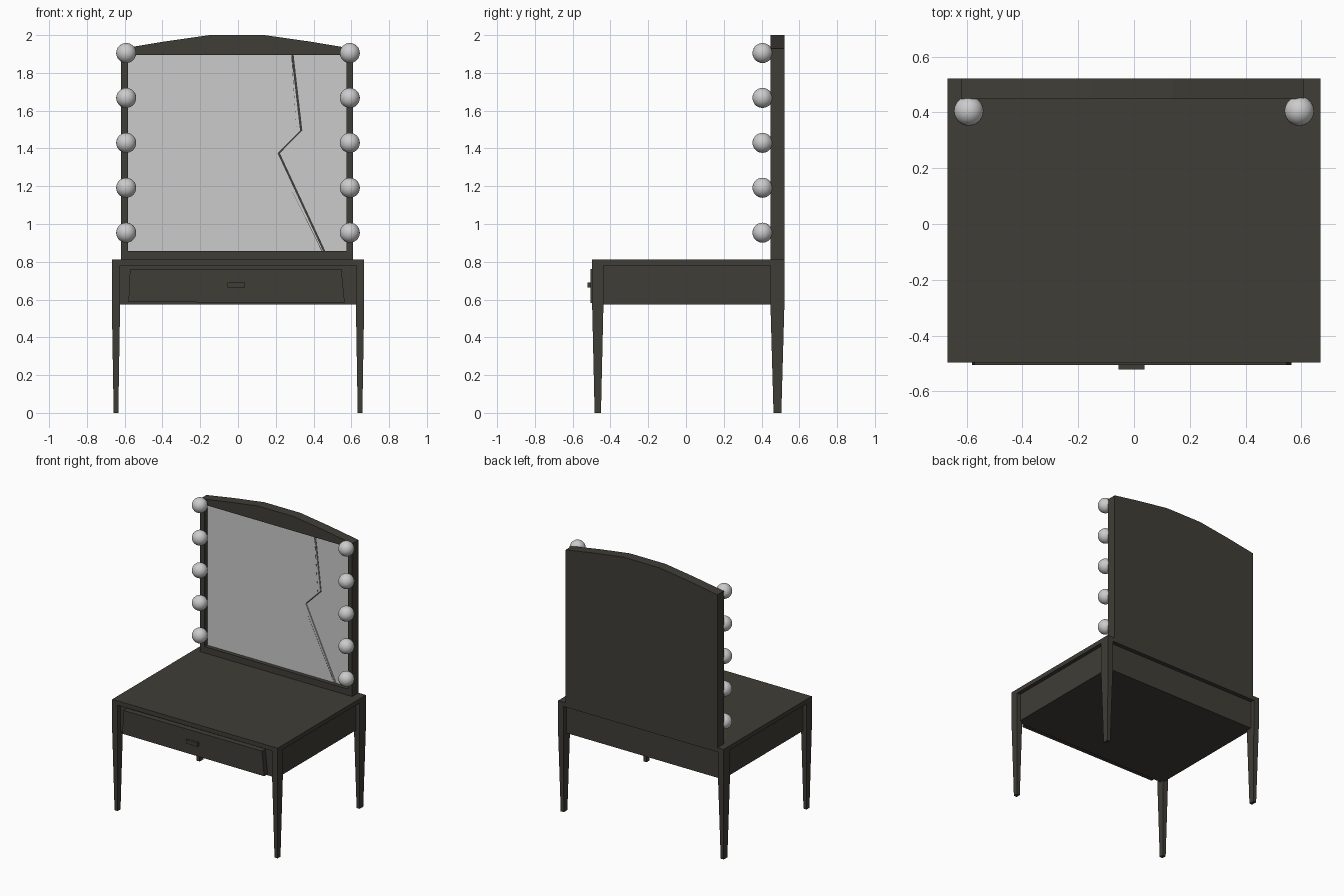
import bpy, bmesh

if "Cube" in bpy.data.objects:
    bpy.data.objects.remove(bpy.data.objects["Cube"])

wood = bpy.data.materials.new("dark_wood")
wood.diffuse_color = (0.05, 0.047, 0.038, 1)
wood.use_nodes = True
wood.node_tree.nodes["Principled BSDF"].inputs["Base Color"].default_value = wood.diffuse_color


def finish(name, bm, mat=None):
    bmesh.ops.recalc_face_normals(bm, faces=bm.faces)
    me = bpy.data.meshes.new(name)
    bm.to_mesh(me)
    bm.free()
    ob = bpy.data.objects.new(name, me)
    bpy.context.collection.objects.link(ob)
    if mat:
        me.materials.append(mat)
    return ob


def prism(name, pts, y0, y1, mat=wood):
    """Extrude an (x, z) outline from y0 to y1."""
    bm = bmesh.new()
    face = bm.faces.new([bm.verts.new((x, y0, z)) for x, z in pts])
    ext = bmesh.ops.extrude_face_region(bm, geom=[face])
    verts = [v for v in ext["geom"] if isinstance(v, bmesh.types.BMVert)]
    bmesh.ops.translate(bm, verts=verts, vec=(0, y1 - y0, 0))
    return finish(name, bm, mat)


def box(name, x0, x1, y0, y1, z0, z1):
    return prism(name, [(x0, z0), (x1, z0), (x1, z1), (x0, z1)], y0, y1)


def leg(name, cx, cy, hx, hy):
    """Square upper block that tapers to a narrow foot."""
    bm = bmesh.new()
    rings = []
    for z, s in ((0, 0.56), (0.575, 1), (0.78, 1)):
        rings.append([bm.verts.new((cx + a * hx * s, cy + b * hy * s, z))
                      for a, b in ((-1, -1), (1, -1), (1, 1), (-1, 1))])
    for lo, hi in zip(rings, rings[1:]):
        for i in range(4):
            j = (i + 1) % 4
            bm.faces.new((lo[i], lo[j], hi[j], hi[i]))
    bm.faces.new(rings[0])
    bm.faces.new(rings[-1])
    return finish(name, bm, wood)


# Table
box("table_top", -0.668, 0.668, -0.497, 0.521, 0.78, 0.812)
box("apron", -0.64, 0.64, -0.465, 0.49, 0.575, 0.78)
for side, s in (("left", -1), ("right", 1)):
    leg(f"front_{side}_leg", s * 0.646, -0.467, 0.022, 0.03)
    leg(f"back_{side}_leg", s * 0.646, 0.484, 0.022, 0.037)

# Crooked drawer with a block handle
prism("drawer_front", [(-0.58, 0.587), (0.565, 0.583), (0.547, 0.762), (-0.572, 0.76)],
      -0.505, -0.46)
box("drawer_handle", -0.055, 0.038, -0.521, -0.5, 0.663, 0.69)

# Mirror frame: arched back board with a raised surround
L, R, FRONT, MID, BACK = -0.619, 0.608, 0.448, 0.486, 0.521
arch = [(R, 1.928), (0.38, 1.966), (0.14, 2.0), (-0.15, 2.0), (-0.39, 1.966), (L, 1.928)]
prism("mirror_back", [(L, 0.812), (R, 0.812)] + arch, MID, BACK)
prism("frame_arch", [(L, 1.894), (R, 1.894)] + arch, FRONT, MID)
box("frame_bottom", L, R, FRONT, MID, 0.812, 0.858)
box("frame_left", L, -0.583, FRONT, MID, 0.858, 1.894)
box("frame_right", 0.574, R, FRONT, MID, 0.858, 1.894)

# Broken glass: two panes along a jagged crack, plus hairline splinters
crack = [(0.285, 1.894), (0.331, 1.495), (0.212, 1.375), (0.452, 0.858)]
gap = 0.007
prism("glass_left", [(-0.583, 0.858), (-0.583, 1.894)] + crack, 0.478, MID, None)
prism("glass_right", [(0.574, 0.858), (0.574, 1.894)] + [(x + gap, z) for x, z in crack],
      0.478, MID, None)
prism("upper_splinter", [(0.282, 1.894), (0.284, 1.894), (0.31, 1.49)], 0.477, 0.48)
prism("lower_splinter", [(0.23, 1.29), (0.442, 0.858), (0.445, 0.858)], 0.477, 0.48)

# Light bulbs down both sides
for side, x in (("left", -0.592), ("right", 0.592)):
    for i in range(5):
        bm = bmesh.new()
        bmesh.ops.create_uvsphere(bm, u_segments=24, v_segments=14, radius=0.053)
        for f in bm.faces:
            f.smooth = True
        ob = finish(f"{side}_bulb_{i + 1}", bm)
        ob.location = (x, 0.405, 0.954 + i * 0.2378)
